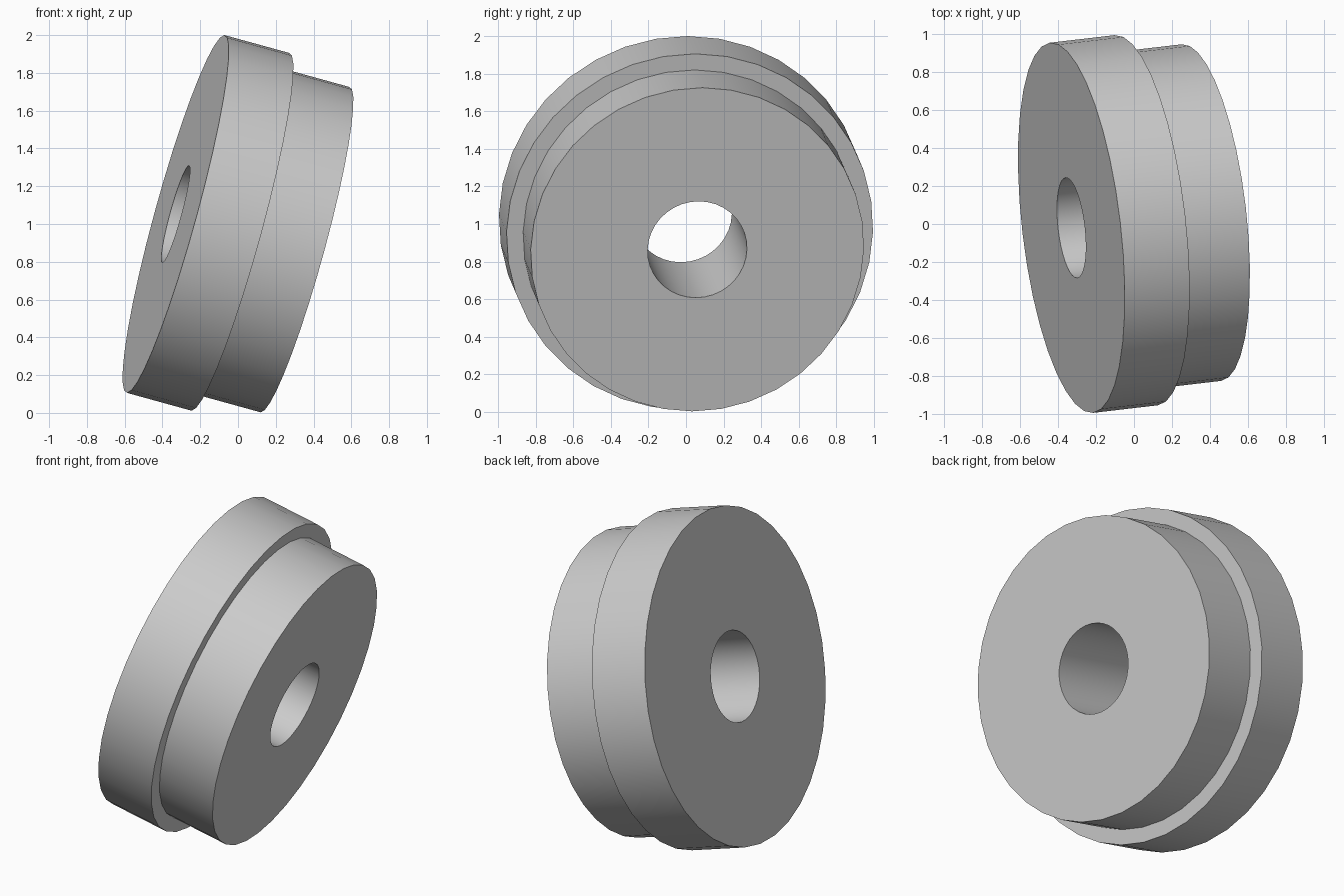
import bpy
import bmesh
import math
from mathutils import Vector, Matrix

cube = bpy.data.objects.get("Cube")
if cube:
    bpy.data.objects.remove(cube, do_unlink=True)

# Plain grey for the whole bushing
grey = bpy.data.materials.new("plain_grey")
grey.use_nodes = True
colour = (0.6, 0.6, 0.6, 1.0)
grey.diffuse_color = colour
grey.node_tree.nodes["Principled BSDF"].inputs["Base Color"].default_value = colour

# Dimensions along the tilted axis
SEGMENTS = 36
BORE, BODY, FLANGE = 0.266, 0.893, 0.982
SHOULDER, LENGTH = 0.357, 0.715
axis = Vector((0.958, 0.112, -0.264)).normalized()
flange_centre = Vector((-0.33, -0.02, 1.053))

# Closed half section: wide flange, shoulder, narrower body, through bore
section = [(BORE, 0), (FLANGE, 0), (FLANGE, SHOULDER),
           (BODY, SHOULDER), (BODY, LENGTH), (BORE, LENGTH)]

bm = bmesh.new()
verts = [bm.verts.new((r, 0, h)) for r, h in section]
edges = [bm.edges.new((v, verts[(i + 1) % len(verts)])) for i, v in enumerate(verts)]
bmesh.ops.spin(bm, geom=verts + edges, cent=(0, 0, 0), axis=(0, 0, 1),
               angle=math.tau, steps=SEGMENTS, use_merge=False)
bmesh.ops.remove_doubles(bm, verts=bm.verts, dist=0.0001)
bmesh.ops.recalc_face_normals(bm, faces=bm.faces)

# Tilt the section's axis and move it into place
tilt = axis.to_track_quat('Z', 'Y').to_matrix().to_4x4()
bm.transform(Matrix.Translation(flange_centre) @ tilt)

mesh = bpy.data.meshes.new("flanged_bushing")
bm.to_mesh(mesh)
bm.free()
mesh.materials.append(grey)
bushing = bpy.data.objects.new("flanged_bushing", mesh)
bpy.context.collection.objects.link(bushing)

# Smooth round walls with sharp rims
bpy.ops.object.select_all(action='DESELECT')
bushing.select_set(True)
bpy.context.view_layer.objects.active = bushing
bpy.ops.object.shade_smooth_by_angle(angle=math.radians(30))
